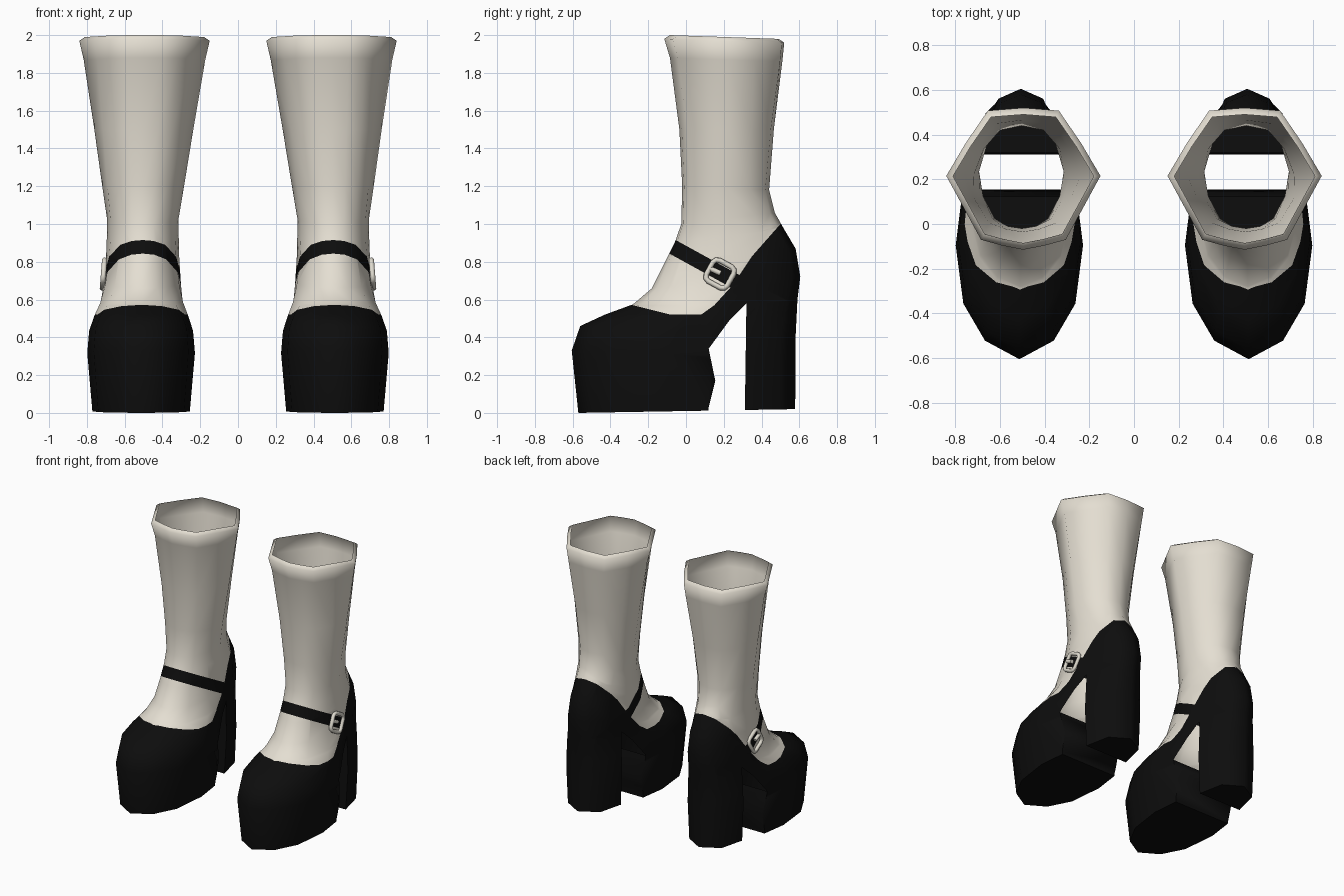
import bpy, bmesh, math
from mathutils import Vector

if "Cube" in bpy.data.objects:
    bpy.data.objects.remove(bpy.data.objects["Cube"], do_unlink=True)


def material(name, rgb):
    m = bpy.data.materials.new(name)
    m.use_nodes = True
    m.diffuse_color = (*rgb, 1)
    bsdf = m.node_tree.nodes["Principled BSDF"]
    bsdf.inputs["Base Color"].default_value = (*rgb, 1)
    bsdf.inputs["Roughness"].default_value = 0.8
    return m


CREAM = material("cream sock", (0.78, 0.735, 0.645))
BLACK = material("black leather", (0.004, 0.004, 0.004))
METAL = material("pale buckle", (0.72, 0.69, 0.61))

# Half cross-sections, front to back: (fraction of length, fraction of half width)
TOP = [(0, 0), (.03, .28), (.07, .55), (.3, .78), (.52, 1), (.75, .75), (.98, .46), (1, 0)]
ANKLE = [(0, 0), (.02, .3), (.1, .62), (.3, .9), (.52, 1), (.78, .8), (.95, .45), (1, 0)]
FOOT = [(0, 0), (.07, .54), (.21, .88), (.43, 1), (.62, .9), (.78, .68), (.93, .53), (1, 0)]
SHAPES = [TOP, ANKLE, FOOT]

# Rings: front z, back z, front y, back y, half width, shape blend
RINGS = [
    (2.0, 1.98, -.085, .49, .315, 0),
    (1.98, 1.96, -.115, .52, .345, 0),
    (1.88, 1.86, -.085, .51, .322, 0),
    (1.5, 1.5, -.035, .465, .262, .4),
    (1.2, 1.18, -.02, .44, .215, .8),
    (1.0, 1.06, -.025, .47, .19, 1),
    (.9, .98, -.06, .515, .19, 1),
    (.8, .87, -.11, .58, .195, 1.1),
    (.66, .72, -.18, .605, .21, 1.3),
    (.575, .6, -.28, .59, .228, 1.6),
    (.52, .5, -.43, .585, .252, 1.9),
    (.46, .4, -.56, .58, .275, 2),
    (.33, .3, -.605, .58, .285, 2),
    (0, .02, -.57, .578, .258, 2),
]
# Side outline of the opening under the arch, and the shoe's top line, as (y, z)
GAP = [(.12, -.1), (.12, .03), (.155, .17), (.12, .34), (.23, .49), (.32, .58), (.31, -.1)]
TOPLINE = [(-.45, .57), (-.28, .57), (-.08, .52), (.08, .52), (.15, .57),
           (.25, .68), (.35, .83), (.5, 1.0), (.65, 1.06)]
STRAP_SLOPE, STRAP_LOW, STRAP_HIGH = -.55, .795, .885


def evaluated(obj):
    bpy.context.view_layer.update()
    return bpy.data.meshes.new_from_object(
        obj.evaluated_get(bpy.context.evaluated_depsgraph_get()))


def add_object(name, mesh):
    obj = bpy.data.objects.new(name, mesh)
    bpy.context.collection.objects.link(obj)
    return obj


def mesh_from(bm, name):
    bmesh.ops.recalc_face_normals(bm, faces=bm.faces)
    mesh = bpy.data.meshes.new(name)
    bm.to_mesh(mesh)
    bm.free()
    return mesh


def smooth(obj):
    bpy.ops.object.select_all(action="DESELECT")
    obj.select_set(True)
    bpy.context.view_layer.objects.active = obj
    bpy.ops.object.shade_smooth_by_angle(angle=math.radians(80))


def ring_points(zf, zb, yf, yb, half, blend, side):
    i = min(int(blend), 1)
    t = blend - i
    centre = .495 + .009 * blend
    pts = []
    for (ya, xa), (yc, xc) in zip(SHAPES[i], SHAPES[i + 1]):
        f, w = ya + (yc - ya) * t, (xa + (xc - xa) * t) * half
        pts.append((w, yf + (yb - yf) * f, zf + (zb - zf) * f))
    loop = pts + [(-w, y, z) for w, y, z in pts[-2:0:-1]]
    return [(side * (centre + w), y, z) for w, y, z in loop]


def shell(side):
    """Closed loft from the cuff down to the sole."""
    bm = bmesh.new()
    loops = [[bm.verts.new(p) for p in ring_points(*r, side)] for r in RINGS]
    for a, b in zip(loops, loops[1:]):
        for j in range(len(a)):
            k = (j + 1) % len(a)
            bm.faces.new((a[j], a[k], b[k], b[j]))
    bm.faces.new(loops[0])
    bm.faces.new(loops[-1])
    return mesh_from(bm, "shell")


def gap_prism(side):
    bm = bmesh.new()
    face = bm.faces.new([bm.verts.new((side * .05, y, z)) for y, z in GAP])
    ext = bmesh.ops.extrude_face_region(bm, geom=[face])["geom"]
    moved = [v for v in ext if isinstance(v, bmesh.types.BMVert)]
    bmesh.ops.translate(bm, verts=moved, vec=(side * .95, 0, 0))
    return mesh_from(bm, "gap")


def cut(bm, a, b):
    """Score the wall along the line a-b seen from the side."""
    faces = []
    for f in bm.faces:
        ys = [v.co.y for v in f.verts]
        if .4 < f.calc_center_median().z < 1.2 and max(ys) > a[0] - .1 and min(ys) < b[0] + .1:
            faces.append(f)
    geom = faces + list({e for f in faces for e in f.edges}) + list({v for f in faces for v in f.verts})
    normal = Vector((0, a[1] - b[1], b[0] - a[0])).normalized()
    bmesh.ops.bisect_plane(bm, geom=geom, dist=1e-5, plane_co=(0, *a), plane_no=normal)


def topline(y):
    for (y0, z0), (y1, z1) in zip(TOPLINE, TOPLINE[1:]):
        if y <= y1:
            return z0 + (z1 - z0) * max(0, (y - y0) / (y1 - y0))
    return TOPLINE[-1][1]


def is_leather(c):
    line = c.z - STRAP_SLOPE * c.y
    return c.z < topline(c.y) or (STRAP_LOW < line < STRAP_HIGH and c.y < .35)


def shoe(name, side):
    # Cut the arch gap, which separates platform and heel
    body = add_object(name + "_platform_shoe_and_sock", shell(side))
    cutter = add_object(name + "_arch_cutter", gap_prism(side))
    cutter.hide_render = True
    mod = body.modifiers.new("arch", "BOOLEAN")
    mod.operation, mod.solver, mod.object = "DIFFERENCE", "EXACT", cutter
    mesh = evaluated(body)
    body.modifiers.clear()
    bpy.data.objects.remove(cutter, do_unlink=True)
    mesh.materials.clear()
    mesh.materials.append(CREAM)
    mesh.materials.append(BLACK)

    # Open the cuff and the underside of the arch
    bm = bmesh.new()
    bm.from_mesh(mesh)
    bm.normal_update()
    doomed = []
    for f in bm.faces:
        c, n = f.calc_center_median(), f.normal
        arch = abs(n.x) < .02 and n.z < -.3 and .1 < c.y < .34 and c.z > .34
        if arch or (n.z > .95 and c.z > 1.9):
            doomed.append(f)
    bmesh.ops.delete(bm, geom=doomed, context="FACES")

    # Leather below the top line, plus the strap
    for a, b in zip(TOPLINE, TOPLINE[1:]):
        cut(bm, a, b)
    for level in (STRAP_LOW, STRAP_HIGH):
        cut(bm, (-.2, level - .2 * STRAP_SLOPE), (.3, level + .3 * STRAP_SLOPE))
    for f in bm.faces:
        f.material_index = int(is_leather(f.calc_center_median()))
    bm.to_mesh(mesh)
    bm.free()
    body.data = mesh
    smooth(body)

    # Buckle frame and prong on the outer side of the strap
    curve = bpy.data.curves.new("buckle", "CURVE")
    curve.dimensions = "3D"
    curve.bevel_depth, curve.bevel_resolution = .014, 2
    curve.use_fill_caps = True
    frame = []
    for quarter in range(4):
        mid = math.pi / 2 * (quarter + .5)
        for step in range(3):
            ang = math.pi / 2 * (quarter + step / 2)
            frame.append((.036 * math.copysign(1, math.cos(mid)) + .027 * math.cos(ang),
                          .036 * math.copysign(1, math.sin(mid)) + .027 * math.sin(ang)))
    for pts, closed in ((frame, True), ([(-.06, 0), (0, .005)], False)):
        spline = curve.splines.new("POLY")
        spline.points.add(len(pts) - 1)
        spline.use_cyclic_u = closed
        for p, (u, v) in zip(spline.points, pts):
            y, z = .18 + .876 * u + .48 * v, .735 - .48 * u + .876 * v
            p.co = (side * (.712 - .08 * (z - .735)), y, z, 1)
    path = add_object("buckle_path", curve)
    bm = bmesh.new()
    bm.from_mesh(evaluated(path))
    bpy.data.objects.remove(path, do_unlink=True)
    buckle = add_object(name + "_buckle", mesh_from(bm, "buckle"))
    buckle.data.materials.append(METAL)
    smooth(buckle)


shoe("left", 1)
shoe("right", -1)
